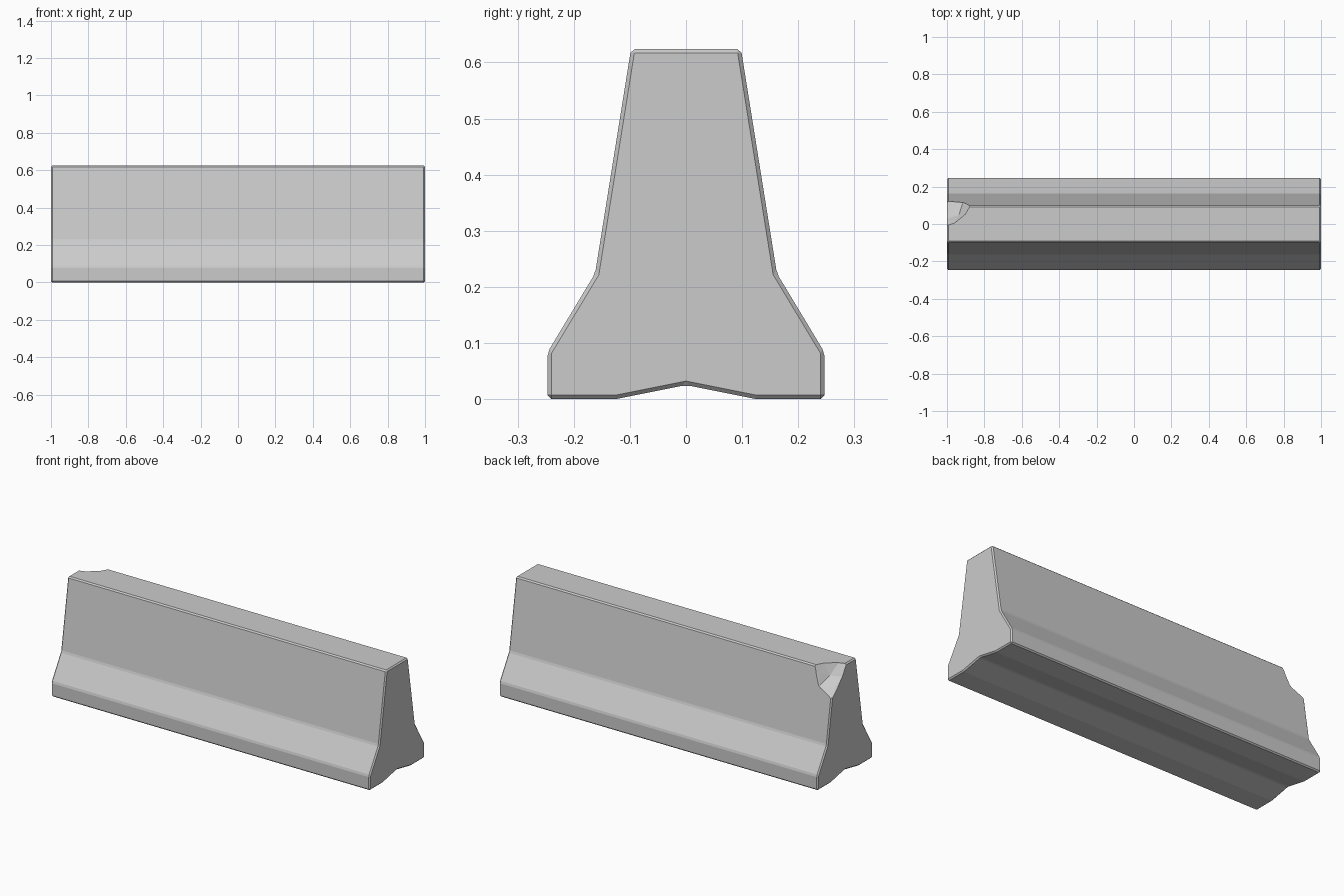
import bpy, bmesh, random
from mathutils import Vector

if "Cube" in bpy.data.objects:
    bpy.data.objects.remove(bpy.data.objects["Cube"])

random.seed(4)

# Concrete barrier: mirrored half profile extruded along x
half = [(0.125, 0.0), (0.247, 0.0), (0.247, 0.083), (0.162, 0.224), (0.098, 0.624)]
profile = [(0.0, 0.025)] + half + [(-y, z) for y, z in reversed(half)]
bm = bmesh.new()
face = bm.faces.new([bm.verts.new((-1, y, z)) for y, z in profile])
ext = bmesh.ops.extrude_face_region(bm, geom=[face])
bmesh.ops.translate(bm, vec=(2, 0, 0),
                    verts=[v for v in ext["geom"] if isinstance(v, bmesh.types.BMVert)])
bmesh.ops.recalc_face_normals(bm, faces=bm.faces)
mesh = bpy.data.meshes.new("concrete_barrier")
bm.to_mesh(mesh)
bm.free()
barrier = bpy.data.objects.new("concrete_barrier", mesh)
bpy.context.collection.objects.link(barrier)

# Small worn chamfer on all hard edges
bev = barrier.modifiers.new("edge_chamfer", 'BEVEL')
bev.width = 0.007
bev.segments = 1
bev.limit_method = 'ANGLE'
bev.angle_limit = 0.33

# Rough faceted ball that breaks off the rear left top corner
normal = Vector((-0.513, 0.667, 0.534))
centre = Vector((-0.957, 0.073, 0.57)) + normal * 0.225
bpy.ops.mesh.primitive_ico_sphere_add(subdivisions=3, radius=0.25, location=centre)
cutter = bpy.context.object
cutter.name = "chip_cutter"
for v in cutter.data.vertices:
    v.co *= 1 + random.uniform(-0.04, 0.04)
cutter.hide_render = True

chip = barrier.modifiers.new("corner_chip", 'BOOLEAN')
chip.operation = 'DIFFERENCE'
chip.solver = 'EXACT'
chip.object = cutter

# Bake the modifiers and remove the helper
bpy.ops.object.select_all(action='DESELECT')
barrier.select_set(True)
bpy.context.view_layer.objects.active = barrier
for name in ("edge_chamfer", "corner_chip"):
    bpy.ops.object.modifier_apply(modifier=name)
bpy.data.objects.remove(cutter, do_unlink=True)
bpy.ops.object.shade_flat()
